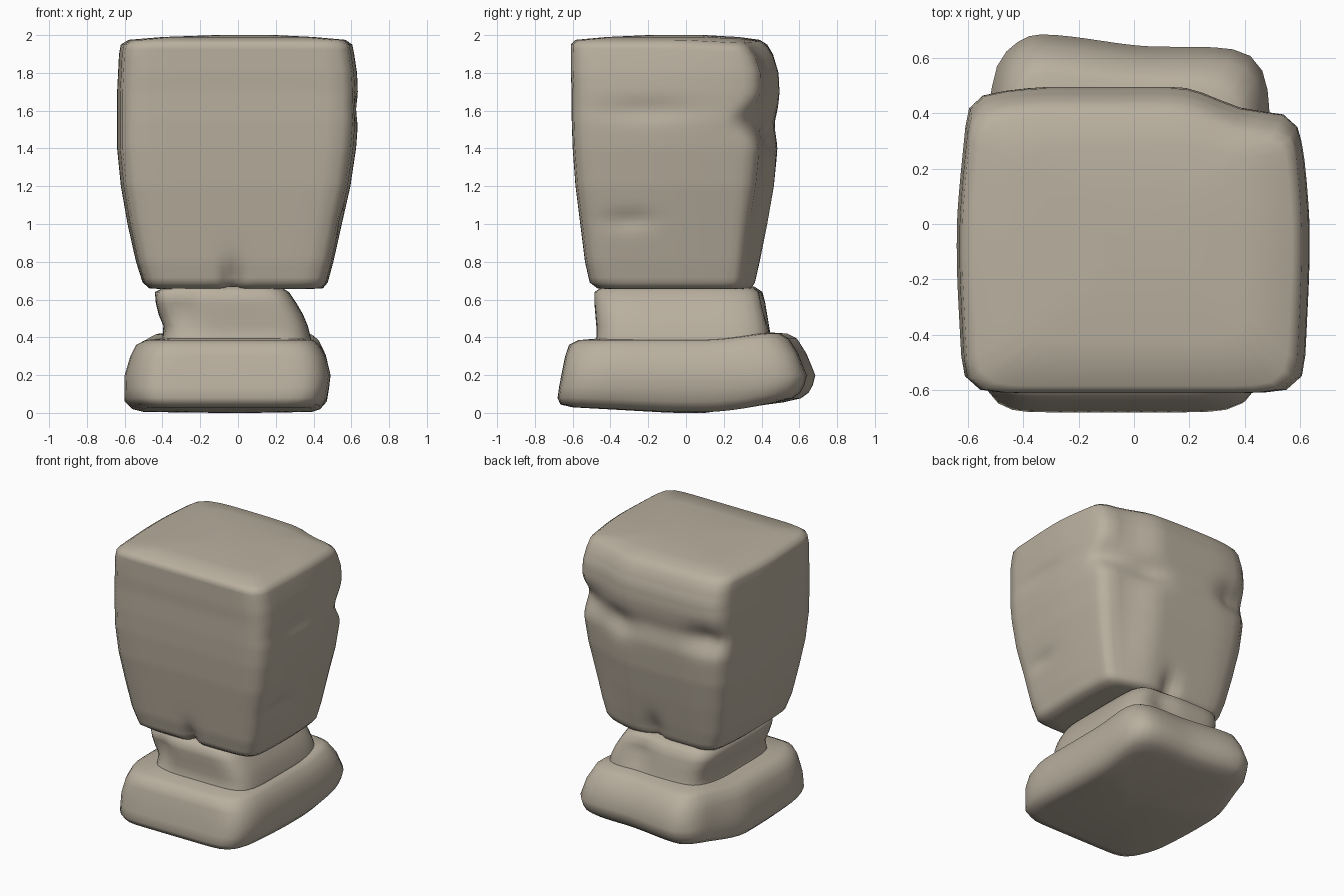
import bpy, bmesh, math

stone = bpy.data.materials.new("warm grey stone")
stone.diffuse_color = (0.485, 0.43, 0.345, 1)
SEGMENTS = 72


def bump(p, c, size):
    """Soft falloff around centre c, with one radius per axis."""
    return math.exp(-sum(((p[i] - c[i]) / size[i]) ** 2 for i in range(3)))


def ramp(v, a, b):
    t = min(1, max(0, (v - a) / (b - a)))
    return t * t * (3 - 2 * t)


def loft(name, rings, deform):
    """Stack squarish rings (z, x0, x1, y0, y1, squareness), then deform."""
    bm = bmesh.new()
    loops = []
    for z, x0, x1, y0, y1, n in rings:
        loop = []
        for i in range(SEGMENTS):
            a = 2 * math.pi * (i + 0.5) / SEGMENTS
            c, s = math.cos(a), math.sin(a)
            r = (abs(c) ** n + abs(s) ** n) ** (-1 / n)
            p = ((x0 + x1) / 2 + (x1 - x0) / 2 * r * c,
                 (y0 + y1) / 2 + (y1 - y0) / 2 * r * s, z)
            loop.append(bm.verts.new(deform(*p)))
        loops.append(loop)
    for a, b in zip(loops, loops[1:]):
        for i in range(SEGMENTS):
            j = (i + 1) % SEGMENTS
            bm.faces.new((a[i], a[j], b[j], b[i]))
    bm.faces.new(loops[0][::-1])
    bm.faces.new(loops[-1])
    for f in bm.faces:
        f.smooth = True
    mesh = bpy.data.meshes.new(name)
    bm.to_mesh(mesh)
    bm.free()
    mesh.materials.append(stone)
    obj = bpy.data.objects.new(name, mesh)
    bpy.context.collection.objects.link(obj)


# Base slab: tilted underside, narrower at the back left and back right
def shape_base(x, y, z):
    low = 1 - ramp(z, 0.0, 0.2)
    z += low * (0.025 * ramp(-y, 0, 0.65) + 0.06 * ramp(y, 0.1, 0.65))
    z += 0.035 * ramp(y, 0.1, 0.5) * ramp(z, 0.25, 0.38)
    y -= 0.045 * ramp(x, -0.35, 0.1) * ramp(y, 0.3, 0.6)
    y -= 0.03 * ramp(-x, 0.35, 0.55) * ramp(y, 0.3, 0.6)
    x += 0.08 * ramp(y, 0.1, 0.5) * ramp(-x, 0.3, 0.6)
    x += 0.05 * ramp(-y, 0.35, 0.7) * ramp(-x, 0.3, 0.6)
    x -= 0.015 * ramp(-y, 0.4, 0.7) * ramp(x, 0.2, 0.5)
    return x, y, z


loft("base_slab", [
    (0.00, -0.10, 0.08, -0.10, 0.10, 4),
    (0.005, -0.50, 0.39, -0.60, 0.52, 8),
    (0.02, -0.56, 0.435, -0.665, 0.61, 8),
    (0.06, -0.60, 0.47, -0.68, 0.65, 8),
    (0.13, -0.60, 0.482, -0.672, 0.672, 8),
    (0.20, -0.60, 0.49, -0.66, 0.685, 8),
    (0.30, -0.57, 0.465, -0.64, 0.64, 8),
    (0.36, -0.54, 0.43, -0.62, 0.59, 7),
    (0.385, -0.49, 0.40, -0.57, 0.54, 7),
    (0.40, -0.34, 0.30, -0.40, 0.40, 5)], shape_base)


# Neck: leans to the right at its foot, worn front left edge
def shape_neck(x, y, z):
    y += 0.05 * bump((x, y, z), (-0.3, -0.48, 0.55), (0.08, 0.3, 0.12))
    y -= 0.04 * bump((x, y, z), (0.1, 0.45, 0.55), (0.1, 0.3, 0.1))
    return x, y, z


loft("neck", [
    (0.34, -0.42, 0.40, -0.50, 0.47, 5),
    (0.40, -0.40, 0.385, -0.475, 0.45, 6),
    (0.46, -0.395, 0.37, -0.475, 0.44, 6),
    (0.52, -0.42, 0.345, -0.48, 0.43, 6),
    (0.58, -0.435, 0.31, -0.485, 0.42, 6),
    (0.64, -0.44, 0.27, -0.485, 0.405, 6),
    (0.67, -0.38, 0.22, -0.44, 0.36, 6)], shape_neck)


# Head block: brow along the back, pits below it, cracks and worn spots
def shape_head(x, y, z):
    p = (x, y, z)
    back = ramp(y, 0.2, 0.45)
    x *= 1 - 0.05 * ramp(y, -0.05, 0.45) - 0.025 * ramp(-y, 0.1, 0.55)
    y -= 0.085 * back * ramp(x, 0.15, 0.45)
    y -= 0.02 * back * ramp(-x, 0.3, 0.6)
    y -= 0.015 * back * bump(p, (0, 0.48, 1.52), (0.9, 0.5, 0.08))
    for px, pz, depth in ((0.60, 1.55, 0.07), (0.25, 1.48, 0.05),
                          (-0.50, 1.53, 0.06)):
        y -= depth * bump(p, (px, 0.45, pz), (0.12, 0.2, 0.09))
    y -= 0.05 * bump(p, (0.0, 0.4, 0.7), (0.06, 0.2, 0.12))
    y += 0.07 * bump(p, (-0.03, -0.5, 0.67), (0.04, 0.2, 0.12))
    x -= 0.02 * bump(p, (0.62, -0.2, 1.60), (0.2, 0.25, 0.06))
    x -= 0.02 * bump(p, (0.55, -0.3, 1.02), (0.2, 0.12, 0.05))
    z -= 0.02 * ramp(z, 1.8, 1.97) * ramp(x * 0.7 + y, 0.3, 0.8)
    return x, y, z


profile = [
    (0.66, -0.47, 0.45, -0.47, 0.345, 9), (0.69, -0.505, 0.475, -0.51, 0.365, 11),
    (0.80, -0.54, 0.505, -0.535, 0.39, 12), (1.00, -0.585, 0.55, -0.56, 0.43, 12),
    (1.20, -0.62, 0.595, -0.585, 0.465, 13), (1.40, -0.64, 0.625, -0.60, 0.485, 13),
    (1.55, -0.64, 0.637, -0.605, 0.485, 13), (1.70, -0.64, 0.635, -0.605, 0.495, 13),
    (1.80, -0.635, 0.63, -0.61, 0.49, 13), (1.90, -0.63, 0.615, -0.61, 0.46, 13),
    (1.95, -0.62, 0.605, -0.61, 0.43, 12), (1.975, -0.58, 0.57, -0.585, 0.39, 11)]
# Add in-between rings so that the dents stay smooth
head = [(0.655, -0.40, 0.37, -0.40, 0.28, 8)]
for a, b in zip(profile, profile[1:]):
    steps = max(1, round((b[0] - a[0]) / 0.03))
    for k in range(steps):
        head.append(tuple(u + (v - u) * k / steps for u, v in zip(a, b)))
head += [profile[-1], (1.99, -0.40, 0.40, -0.42, 0.28, 8),
         (2.0, -0.12, 0.2, -0.2, 0.1, 4)]
loft("head_block", head, shape_head)
